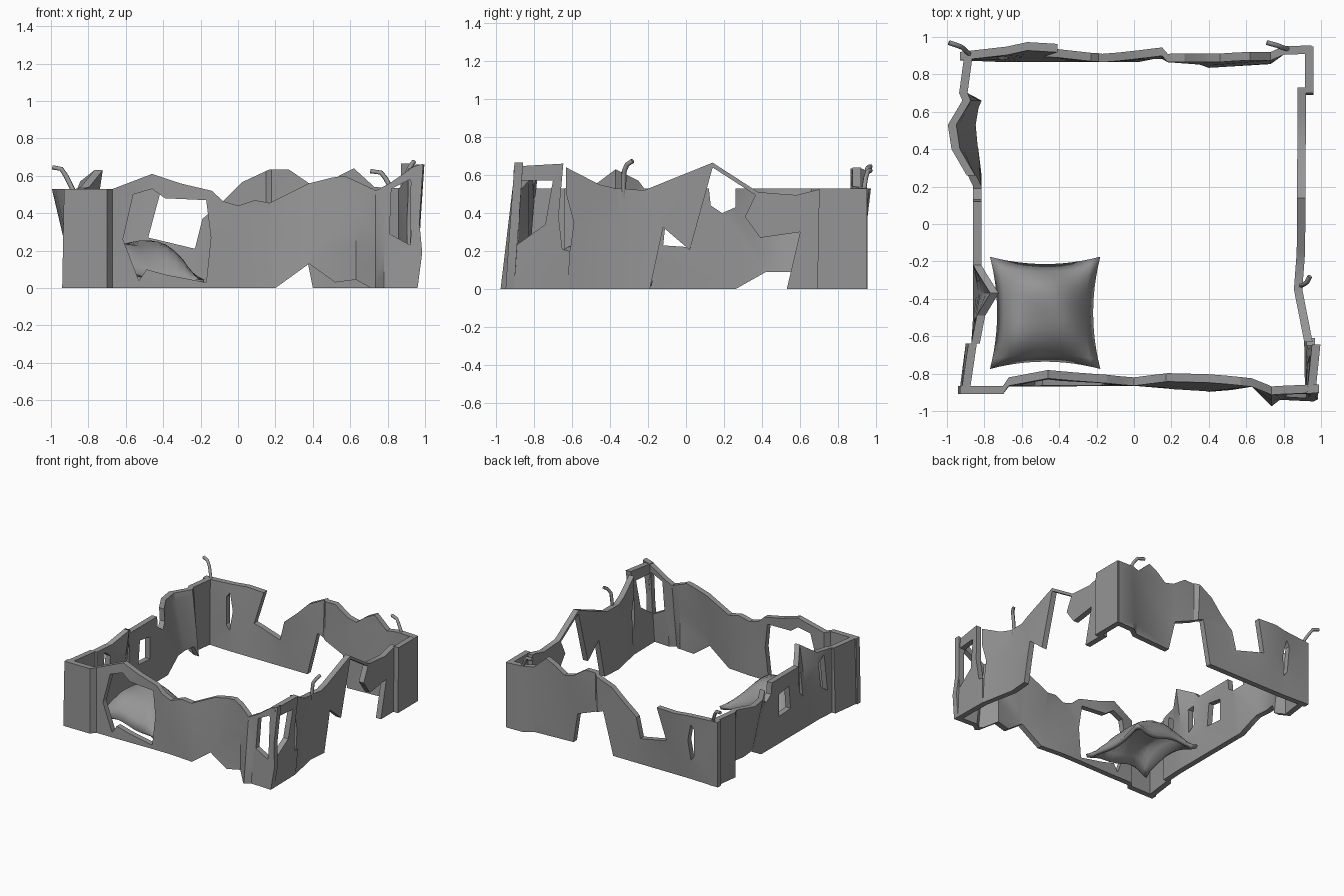
import bpy, bmesh, math
from mathutils import Vector

if "Cube" in bpy.data.objects:
    bpy.data.objects.remove(bpy.data.objects["Cube"])

gray = bpy.data.materials.new("concrete gray")
gray.diffuse_color = (0.3, 0.3, 0.3, 1)
gray.use_nodes = True
gray.node_tree.nodes["Principled BSDF"].inputs["Base Color"].default_value = gray.diffuse_color
LEAN_HEIGHT = 0.55
THICK = 0.045


def finish(name, bm, angle=30):
    bmesh.ops.recalc_face_normals(bm, faces=bm.faces)
    me = bpy.data.meshes.new(name)
    bm.to_mesh(me)
    bm.free()
    me.materials.append(gray)
    ob = bpy.data.objects.new(name, me)
    bpy.context.collection.objects.link(ob)
    bpy.ops.object.select_all(action='DESELECT')
    ob.select_set(True)
    bpy.context.view_layer.objects.active = ob
    bpy.ops.object.shade_smooth_by_angle(angle=math.radians(angle))
    return ob


def depth(path, u, z):
    # outer face position, leaning from the base value to the top value
    t = min(max(z / LEAN_HEIGHT, 0), 1.2)
    if u <= path[0][0]:
        b, c = path[0][1:]
    elif u >= path[-1][0]:
        b, c = path[-1][1:]
    else:
        for p, q in zip(path, path[1:]):
            if p[0] <= u <= q[0]:
                f = (u - p[0]) / (q[0] - p[0])
                b, c = p[1] + (q[1] - p[1]) * f, p[2] + (q[2] - p[2]) * f
                break
    return b + (c - b) * t


def wall(name, axis, outline, path, inward, holes=()):
    # ragged outline with holes, folded along a plan path and thickened
    bm = bmesh.new()
    for loop in (outline, *holes):
        vs = [bm.verts.new((u, 0, z)) for u, z in loop]
        for i, v in enumerate(vs):
            bm.edges.new((v, vs[i - 1]))
    bmesh.ops.triangle_fill(bm, edges=bm.edges[:], use_beauty=True,
                            normal=(0, -1, 0))
    for u, _, _ in path:
        bmesh.ops.bisect_plane(bm, geom=bm.verts[:] + bm.edges[:] + bm.faces[:],
                               plane_co=(u, 0, 0), plane_no=(1, 0, 0), dist=1e-4)
    ext = bmesh.ops.extrude_face_region(bm, geom=bm.faces[:],
                                        use_keep_orig=True)
    inner = {g for g in ext["geom"] if isinstance(g, bmesh.types.BMVert)}
    for v in bm.verts:
        u, z = v.co.x, v.co.z
        d = depth(path, u, z) + (inward * THICK if v in inner else 0)
        v.co = (u, d, z) if axis == 'x' else (d, u, z)
    return finish(name, bm)


# Front wall with arched breach and a corner opening
wall("front_wall", 'x',
     [(-.94, 0), (.2, 0), (.38, .13), (.52, .03), (.63, .045), (.71, 0),
      (.96, 0), (.985, .19), (.97, .35), (.99, .665), (.94, .65), (.81, .56),
      (.735, .52), (.72, .53), (.57, .6), (.5, .59), (.38, .56), (.17, .455),
      (.09, .47), (0, .44), (-.08, .465), (-.14, .52), (-.31, .56),
      (-.46, .61), (-.67, .53), (-.93, .53)],
     [(-.95, -.91, -.91), (-.7, -.91, -.91), (-.67, -.87, -.865),
      (-.46, -.87, -.83), (-.15, -.865, -.85), (0, -.865, -.865),
      (.18, -.88, -.835), (.4, -.91, -.85), (.63, -.87, -.87),
      (.735, -.975, -.91), (.78, -.94, -.91), (.99, -.95, -.91)], 1,
     holes=[[(-.56, .5), (-.46, .53), (-.39, .48), (-.17, .47), (-.145, .27),
             (-.17, .03), (-.38, .07), (-.49, .1), (-.53, .04), (-.615, .26)],
            [(.81, .29), (.92, .23), (.945, .5), (.92, .58), (.82, .53)]])

# Back wall with a notch in the top and a gap in the base
wall("back_wall", 'x',
     [(-.93, 0), (.02, 0), (.1, .35), (.35, .25), (.4, 0), (.95, 0),
      (.95, .53), (.73, .54), (.62, .64), (.54, .6), (.46, .54), (.38, .56),
      (.27, .635), (.17, .635), (.02, .565), (-.08, .465), (-.19, .37),
      (-.23, .21), (-.48, .27), (-.41, .53), (-.93, .53)],
     [(-.93, .92, .92), (-.68, .91, .95), (-.57, .91, .975),
      (-.41, .91, .965), (-.17, .91, .91), (.15, .91, .94), (.18, .91, .91),
      (.4, .88, .91), (.73, .9, .92), (.8, .95, .95), (.95, .955, .955)], -1,
     holes=[[(-.72, .2), (-.69, .16), (-.67, .32), (-.7, .46), (-.73, .42)]])

# Right wall with a thin overhanging lintel
wall("right_wall", 'y',
     [(-.62, 0), (-.19, 0), (-.12, .325), (.02, .205), (.14, .64), (.365, .495),
      (.31, .38), (.39, .27), (.6, .3), (.53, 0), (.73, 0), (.73, .525),
      (.7, .525), (.58, .495), (.38, .51), (.14, .665), (-.22, .52),
      (-.37, .53), (-.455, .55), (-.63, .64), (-.63, .5), (-.59, .35),
      (-.61, .2)],
     [(-.63, .955, .955), (-.35, .9, .90), (-.15, .915, .915),
      (.73, .92, .92)], -1)

# Corner returns beside the right wall
wall("front_right_return", 'y',
     [(-.93, 0), (-.62, 0), (-.61, .2), (-.65, .21), (-.67, .38), (-.645, .66),
      (-.905, .645)],
     [(-.95, .96, .965), (-.64, .955, .99)], -1,
     holes=[[(-.88, .24), (-.74, .34), (-.7, .57), (-.87, .57)]])
wall("back_right_return", 'y',
     [(.69, 0), (.95, 0), (.95, .53), (.7, .53)],
     [(.69, .96, .96), (.95, .96, .96)], -1)

# Left wall with buckled sections, a window and a raised broken piece
wall("left_wall", 'y',
     [(-.64, 0), (.26, 0), (.42, .09), (.62, .09), (.66, 0), (.92, 0),
      (.92, .53), (.26, .53), (.26, .43), (.19, .4), (.13, .44), (.12, .53),
      (-.22, .53), (-.25, .57), (-.37, .63), (-.49, .54), (-.64, .53)],
     [(-.64, -.87, -.87), (-.49, -.86, -.84), (-.37, -.86, -.78),
      (-.22, -.86, -.86), (.2, -.86, -.86), (.4, -.86, -.98),
      (.53, -.87, -1.0), (.66, -.86, -.92), (.7, -.935, -.935),
      (.92, -.905, -.905)], 1,
     holes=[[(-.12, .23), (.03, .22), (.03, .4), (-.1, .42)],
            [(-.59, .2), (-.52, .25), (-.5, .45), (-.56, .5)],
            [(-.31, .25), (-.26, .3), (-.26, .46), (-.3, .44)]])
wall("front_left_return", 'y',
     [(-.91, 0), (-.64, 0), (-.64, .53), (-.91, .53)],
     [(-.91, -.935, -.925), (-.64, -.9, -.885)], 1)

# Hollow rubble mound inside the front left corner
bm = bmesh.new()
N = 12
bmesh.ops.create_grid(bm, x_segments=N, y_segments=N, size=1)
for v in bm.verts:
    u, w = v.co.x, v.co.y
    pinch_x = 1 - .13 * (1 - w * w) * abs(u)
    pinch_y = 1 - .13 * (1 - u * u) * abs(w)
    rise = (1 - abs(u) ** 3) * (1 - abs(w) ** 3)
    v.co = (-.475 + .295 * u * pinch_x, -.475 + .3 * w * pinch_y,
            .06 - .03 * u + rise * (.18 - .03 * u + .03 * w)
            + .015 * math.sin(5 * u + 3 * w))
mound = finish("rubble_mound", bm, 50)
shell = mound.modifiers.new("shell", 'SOLIDIFY')
shell.thickness = .03
shell.offset = -1


def rebar(name, pts, r=.013):
    # bent reinforcing rod
    cu = bpy.data.curves.new(name, 'CURVE')
    cu.dimensions = '3D'
    cu.bevel_depth = r
    cu.bevel_resolution = 1
    cu.use_fill_caps = True
    s = cu.splines.new('POLY')
    s.points.add(len(pts) - 1)
    for p, co in zip(s.points, pts):
        p.co = (*co, 1)
    cu.materials.append(gray)
    bpy.context.collection.objects.link(bpy.data.objects.new(name, cu))


rebar("rebar_back_left", [(-.99, .97, .645), (-.945, .955, .637),
                          (-.92, .945, .6), (-.87, .9, .5)])
rebar("rebar_back_right", [(.71, .97, .625), (.765, .955, .617),
                           (.79, .945, .585), (.84, .93, .49)])
rebar("rebar_right", [(.94, -.28, .675), (.925, -.31, .655),
                      (.905, -.325, .62), (.89, -.33, .48)])
